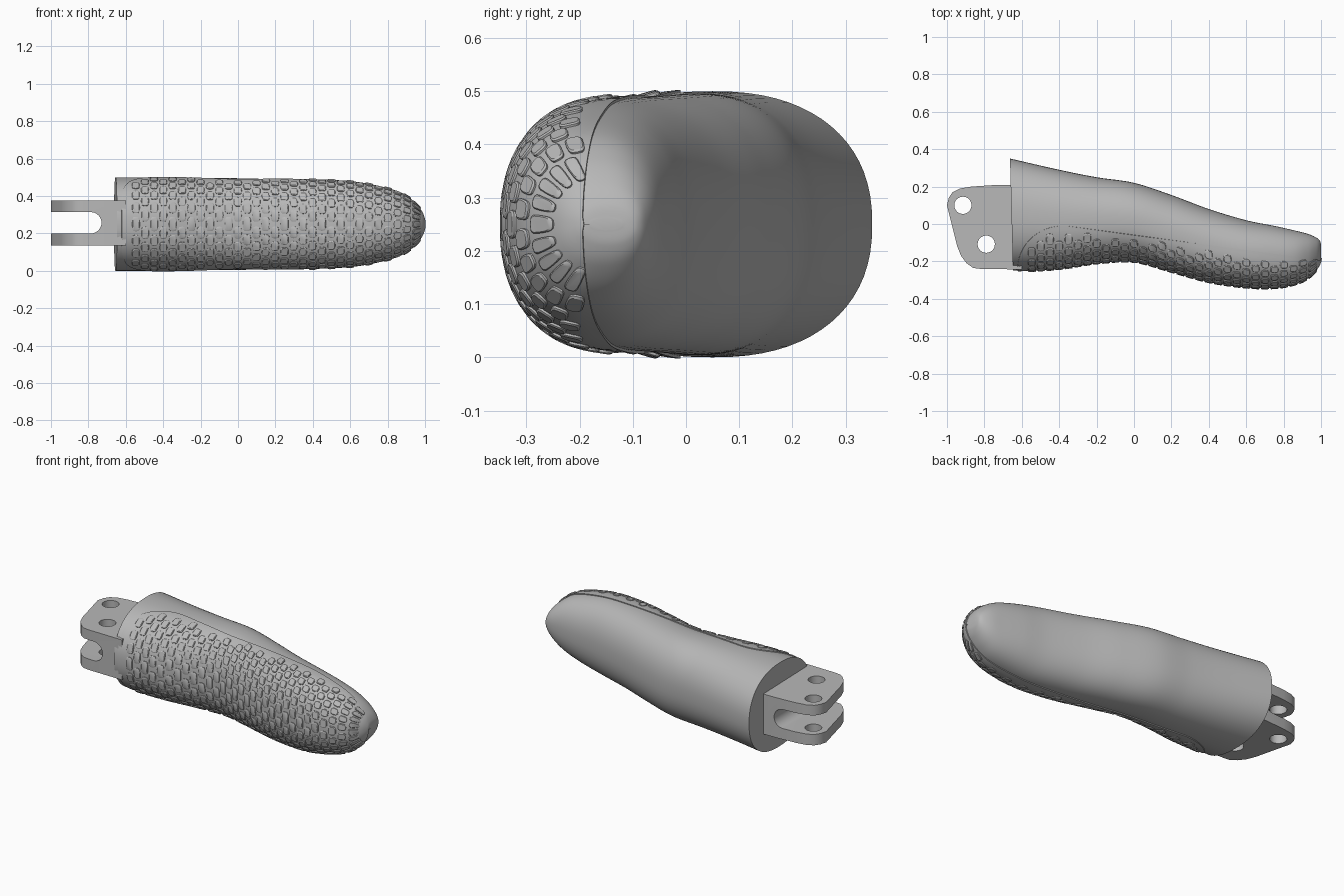
import bpy, bmesh, math
from mathutils import Vector

if "Cube" in bpy.data.objects:
    bpy.data.objects.remove(bpy.data.objects["Cube"])

grey = bpy.data.materials.new("plain grey")
grey.use_nodes = True
grey.diffuse_color = (0.48, 0.48, 0.48, 1)
grey.node_tree.nodes["Principled BSDF"].inputs["Base Color"].default_value = (0.48, 0.48, 0.48, 1)

MID = 0.25    # height of the centre line
POWER = 2.3   # squareness of the cross-section

# Grip stations: x, front y, back y, half height
STATIONS = [
    (-.655, -.25, .35, .25), (-.4, -.235, .29, .249), (-.2, -.205, .25, .247),
    (0, -.197, .22, .245), (.2, -.25, .155, .24), (.4, -.305, .08, .235),
    (.6, -.334, .02, .225), (.75, -.337, -.01, .2), (.86, -.318, -.035, .168),
    (.93, -.285, -.053, .125), (.975, -.24, -.073, .078), (.995, -.205, -.092, .04),
    (1, -.18, -.12, .01)]
LAST = len(STATIONS) - 1


def station(u):
    """Smooth interpolation between the grip stations."""
    i = min(max(int(u), 0), LAST - 1)
    t = u - i
    a, b, c, d = (STATIONS[min(max(i + k, 0), LAST)] for k in (-1, 0, 1, 2))
    return [q + t / 2 * (r - p + t * (2*p - 5*q + 4*r - s + t * (3*(q - r) + s - p)))
            for p, q, r, s in zip(a, b, c, d)]


def station_at(x):
    low, high = 0, LAST
    for _ in range(40):
        mid = (low + high) / 2
        if station(mid)[0] < x:
            low = mid
        else:
            high = mid
    return low


def curve_power(v, e):
    return math.copysign(abs(v) ** e, v)


def surface(u, phi):
    """Point on the grip; phi is zero along the front."""
    x, front, back, half = station(u)
    q = -curve_power(math.cos(phi), 2 / POWER)
    x -= .008 * max(0, 1 - u) * q
    return Vector((x, (front + back) / 2 + q * (back - front) / 2,
                   MID + half * curve_power(math.sin(phi), 2 / POWER)))


def raised(u, phi, height):
    u_low, u_high = max(u - .02, 0), min(u + .02, LAST)
    along = surface(u_high, phi) - surface(u_low, phi)
    around = surface(u, phi + .03) - surface(u, phi - .03)
    return surface(u, phi) + around.cross(along).normalized() * -height


def seam_angle(u):
    """Half angle covered by the front panel."""
    x, front, back, _ = station(u)
    y = min(-.01, -.01 - .135 * (x + .36))
    t = min(max((-.38 - x) / .25, 0), 1)
    y -= .24 * (1 - math.sqrt(1 - t * t))
    q = (y - (front + back) / 2) / ((back - front) / 2)
    return math.acos(-curve_power(min(max(q, -1), 1), POWER / 2))


def finish(name, bm):
    bmesh.ops.recalc_face_normals(bm, faces=bm.faces)
    mesh = bpy.data.meshes.new(name)
    bm.to_mesh(mesh)
    bm.free()
    mesh.materials.append(grey)
    obj = bpy.data.objects.new(name, mesh)
    bpy.context.collection.objects.link(obj)
    return obj


def smooth(obj):
    bpy.ops.object.select_all(action='DESELECT')
    obj.select_set(True)
    bpy.context.view_layer.objects.active = obj
    bpy.ops.object.shade_smooth_by_angle(angle=math.radians(32))


def loft(bm, rows, closed):
    rings = [[bm.verts.new(p) for p in row] for row in rows]
    for a, b in zip(rings, rings[1:]):
        n = len(a)
        for k in range(n if closed else n - 1):
            m = (k + 1) % n
            bm.faces.new((a[k], a[m], b[m], b[k]))
    return rings


# Grip body
bm = bmesh.new()
SIDES, STEPS = 72, 8
rings = loft(bm, [[surface(i / STEPS, math.tau * k / SIDES) for k in range(SIDES)]
                  for i in range(LAST * STEPS + 1)], True)
bm.faces.new(rings[0])
bm.faces.new(rings[-1])
smooth(finish("grip_body", bm))

# Front panel, slightly proud of the body
SKIN, ROWS, ACROSS = .005, 110, 48
start, end = station_at(-.63), LAST - .06
bm = bmesh.new()
rows = []
for i in range(ROWS + 1):
    u = start + (end - start) * (i / ROWS) ** 1.5
    edge = max(seam_angle(u), .005)
    angles = [edge * (2 * k / ACROSS - 1) for k in range(ACROSS + 1)]
    height = -.003 if i == 0 else SKIN
    rows.append([raised(u, -edge, -.003)] + [raised(u, a, height) for a in angles]
                + [raised(u, edge, -.003)])
loft(bm, rows, False)
smooth(finish("front_panel", bm))

# Raised grip pads in staggered rows
bm = bmesh.new()
CORNERS, PITCH = 16, .3
for column in range(31):
    x = -.55 + .05 * column
    shift = PITCH / 2 if column % 2 else 0
    for row in range(-7, 8):
        phi = row * PITCH + shift
        u = station_at(x)
        if abs(phi) + .17 > seam_angle(u):
            continue
        loops = []
        for height, size in ((.002, 1), (.009, 1), (.0115, .84)):
            loop = []
            for k in range(CORNERS):
                a = math.tau * k / CORNERS
                px = x + .021 * size * curve_power(math.cos(a), .6)
                pphi = phi + .115 * size * curve_power(math.sin(a), .6)
                loop.append(raised(station_at(px), pphi, height))
            loops.append(loop)
        bm.faces.new(loft(bm, loops, True)[-1])
smooth(finish("grip_pads", bm))

# Mounting tang: plate outline raised to full thickness
OUTLINE = [(-.6, .21), (-.75, .208), (-.87, .2), (-.93, .19), (-.97, .17), (-.99, .14),
           (-1, .1), (-.99, .06), (-.945, -.12), (-.925, -.17), (-.895, -.21),
           (-.86, -.235), (-.82, -.24), (-.6, -.243)]
bm = bmesh.new()
face = bm.faces.new([bm.verts.new((x, y, .135)) for x, y in OUTLINE])
moved = bmesh.ops.extrude_face_region(bm, geom=[face])["geom"]
bmesh.ops.translate(bm, vec=(0, 0, .24),
                    verts=[v for v in moved if isinstance(v, bmesh.types.BMVert)])
tang = finish("mounting_tang", bm)


def prism(name, points, direction):
    """Cutter made by sweeping a closed outline."""
    bm = bmesh.new()
    loft_rings = loft(bm, [points, [Vector(p) + Vector(direction) for p in points]], True)
    for ring in loft_rings:
        bm.faces.new(ring)
    obj = finish(name, bm)
    obj.hide_render = True
    return obj


# Slot with a round end, and two bolt holes
slot = [(-1.1, -.5, .2), (-1.1, -.5, .314)]
for k in range(17):
    a = math.pi / 2 - math.pi * k / 16
    slot.append((-.787 + .057 * math.cos(a), -.5, .257 + .057 * math.sin(a)))
cutters = [prism("slot_cutter", slot, (0, 1, 0))]
for cx, cy in ((-.915, .1), (-.79, -.108)):
    circle = [(cx + .046 * math.cos(math.tau * k / 32),
               cy + .046 * math.sin(math.tau * k / 32), 0) for k in range(32)]
    cutters.append(prism("hole_cutter", circle, (0, 0, .6)))
bpy.ops.object.select_all(action='DESELECT')
bpy.context.view_layer.objects.active = tang
tang.select_set(True)
for cutter in cutters:
    mod = tang.modifiers.new("cut", 'BOOLEAN')
    mod.object = cutter
    mod.solver = 'EXACT'
    bpy.ops.object.modifier_apply(modifier=mod.name)
    bpy.data.objects.remove(cutter)
smooth(tang)
